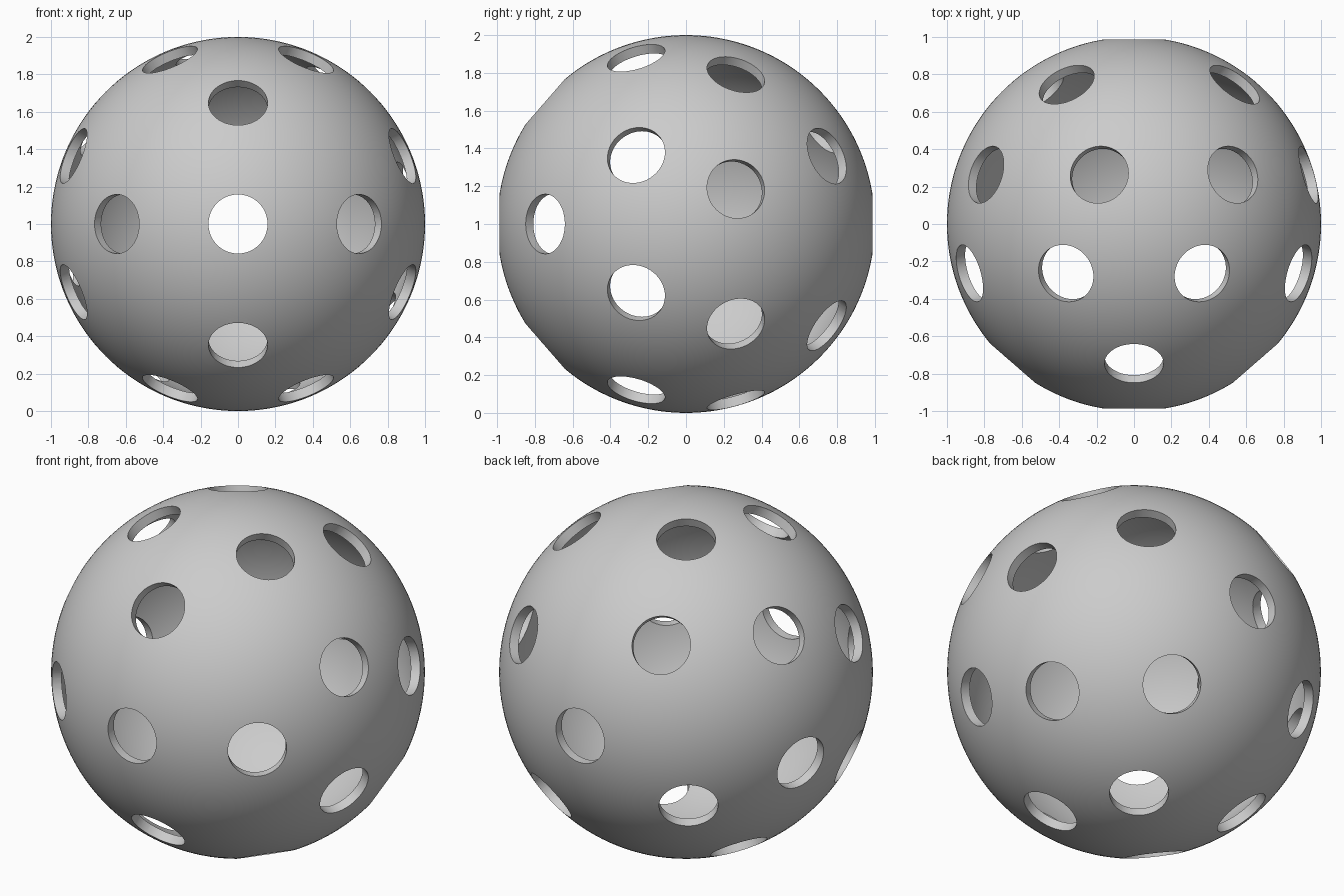
import bpy, bmesh
from math import radians, sin, cos, pi
from mathutils import Vector, Matrix

if "Cube" in bpy.data.objects:
    bpy.data.objects.remove(bpy.data.objects["Cube"])

WALL = 0.053
HOLE_R = 0.158
CENTRE = Vector((0, 0, 1))


def make_object(name, bm):
    mesh = bpy.data.meshes.new(name)
    bm.to_mesh(mesh)
    bm.free()
    obj = bpy.data.objects.new(name, mesh)
    bpy.context.collection.objects.link(obj)
    return obj


# hollow shell, poles along y so the end holes remove them
bm = bmesh.new()
place = Matrix.Translation(CENTRE) @ Matrix.Rotation(pi / 2, 4, 'X')
bmesh.ops.create_uvsphere(bm, u_segments=144, v_segments=72, radius=1, matrix=place)
outer = set(bm.faces)
bmesh.ops.create_uvsphere(bm, u_segments=144, v_segments=72, radius=1 - WALL, matrix=place)
bmesh.ops.reverse_faces(bm, faces=[f for f in bm.faces if f not in outer])
ball = make_object("perforated_ball", bm)

# rings of holes: latitude toward the back, number of holes, start angle from z toward x
rings = [(-90, 1, 0), (-49, 4, 0), (-15.5, 8, 22.5),
         (15.5, 8, 33.75), (49, 4, 56.25), (90, 1, 0)]

# round hole cutters pointing outward
bm = bmesh.new()
for lat, count, start in rings:
    for i in range(count):
        a = radians(start + 360 * i / count)
        r, y = cos(radians(lat)), sin(radians(lat))
        d = Vector((r * sin(a), y, r * cos(a)))
        m = Matrix.Translation(CENTRE + d * 0.97) @ d.to_track_quat('Z', 'Y').to_matrix().to_4x4()
        bmesh.ops.create_cone(bm, cap_ends=True, segments=64, radius1=HOLE_R,
                              radius2=HOLE_R, depth=0.3, matrix=m)
cutter = make_object("hole_cutters", bm)
cutter.hide_render = True

# cut the holes
mod = ball.modifiers.new("holes", 'BOOLEAN')
mod.operation = 'DIFFERENCE'
mod.solver = 'EXACT'
mod.object = cutter
bpy.context.view_layer.objects.active = ball
ball.select_set(True)
bpy.ops.object.modifier_apply(modifier=mod.name)
bpy.data.objects.remove(cutter)

# smooth walls, crisp hole rims
bpy.ops.object.shade_smooth_by_angle(angle=radians(30))
